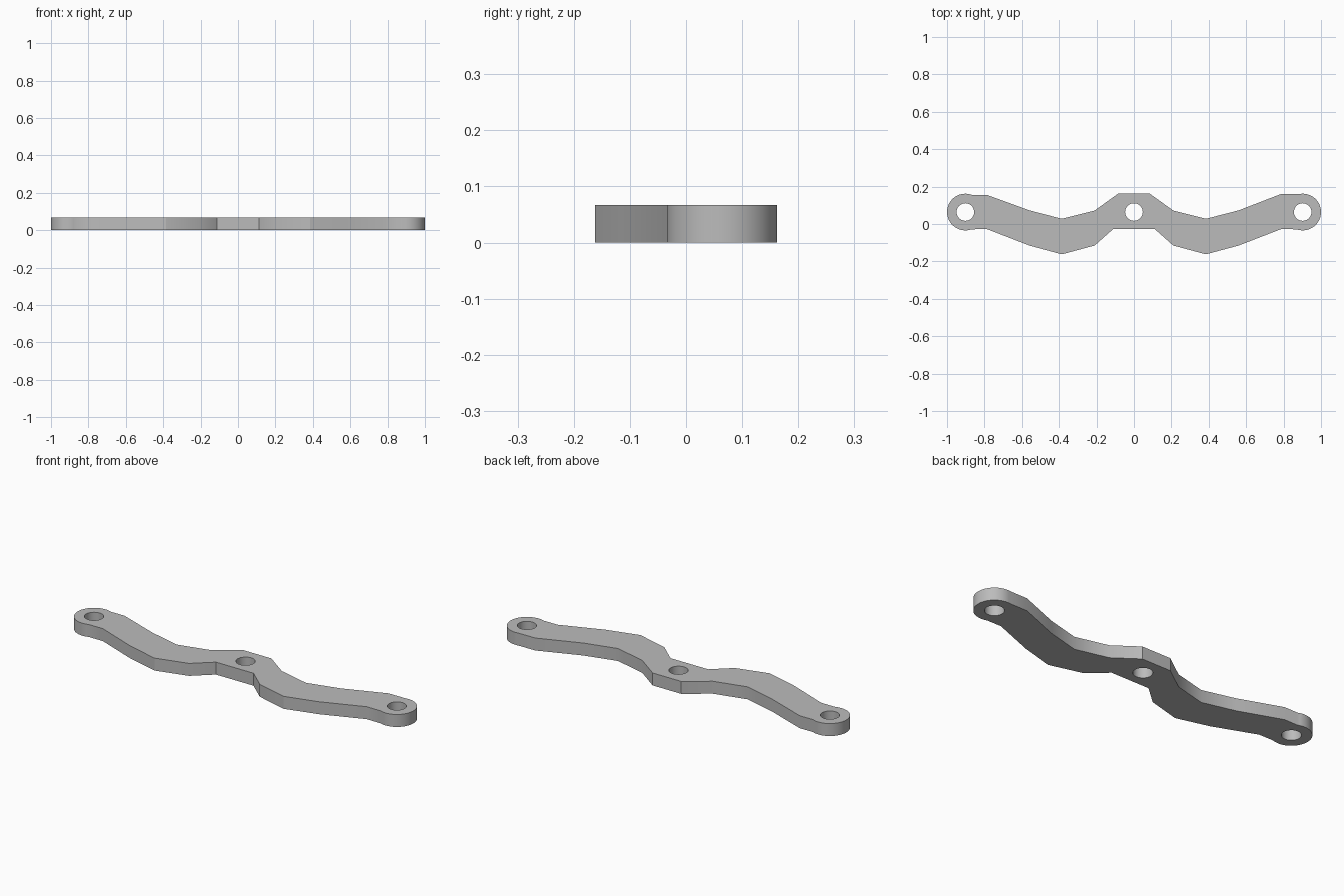
import bpy
import math

if "Cube" in bpy.data.objects:
    bpy.data.objects.remove(bpy.data.objects["Cube"])

HEIGHT = 0.067
EYE_X, EYE_Y = 0.902, 0.064      # end eye centre
EYE_R, HOLE_R = 0.098, 0.047

grey = bpy.data.materials.new("mid grey")
grey.diffuse_color = (0.5, 0.5, 0.5, 1)
grey.use_nodes = True
grey.node_tree.nodes["Principled BSDF"].inputs["Base Color"].default_value = grey.diffuse_color


def arc(cx, cy, r, a0, a1, n):
    return [(cx + r * math.cos(math.radians(a0 + (a1 - a0) * i / n)),
             cy + r * math.sin(math.radians(a0 + (a1 - a0) * i / n)))
            for i in range(n + 1)]


# Wavy edges of the bar, from the centre boss outwards
upper = [(0.085, 0.162), (0.21, 0.072), (0.385, 0.028), (0.56, 0.073), (0.785, 0.158)]
lower = [(0.785, -0.028), (0.56, -0.115), (0.385, -0.162), (0.21, -0.115), (0.112, -0.028)]


def half(neck_top, start):
    # One half: upper edge, rounded eye, lower edge
    return upper[:-1] + [(0.785, neck_top)] + arc(EYE_X, EYE_Y, EYE_R, start, -110, 32) + lower


right = half(0.16, 100)
left = [(-x, y) for x, y in reversed(half(0.155, 113))]
outline = right + left

# Flat filled outline with three bolt holes, extruded to thickness
curve = bpy.data.curves.new("link_bar", 'CURVE')
curve.dimensions = '2D'
curve.fill_mode = 'BOTH'
curve.extrude = HEIGHT / 2
loops = [outline] + [arc(x, EYE_Y, HOLE_R, 0, 360, 32)[:-1] for x in (-EYE_X, 0, EYE_X)]
for pts in loops:
    s = curve.splines.new('POLY')
    s.points.add(len(pts) - 1)
    for p, (x, y) in zip(s.points, pts):
        p.co = (x, y, 0, 1)
    s.use_cyclic_u = True

bar = bpy.data.objects.new("link_bar", curve)
bpy.context.collection.objects.link(bar)
bar.location.z = HEIGHT / 2
bpy.context.view_layer.objects.active = bar
bar.select_set(True)
bpy.ops.object.convert(target='MESH')
bar = bpy.context.object

# Weld the caps to the walls and make the normals face outwards
bpy.ops.object.mode_set(mode='EDIT')
bpy.ops.mesh.select_all(action='SELECT')
bpy.ops.mesh.remove_doubles(threshold=0.0005)
bpy.ops.mesh.normals_make_consistent(inside=False)
bpy.ops.object.mode_set(mode='OBJECT')
bar.data.materials.clear()
bar.data.materials.append(grey)
bpy.ops.object.shade_smooth_by_angle(angle=math.radians(30))
